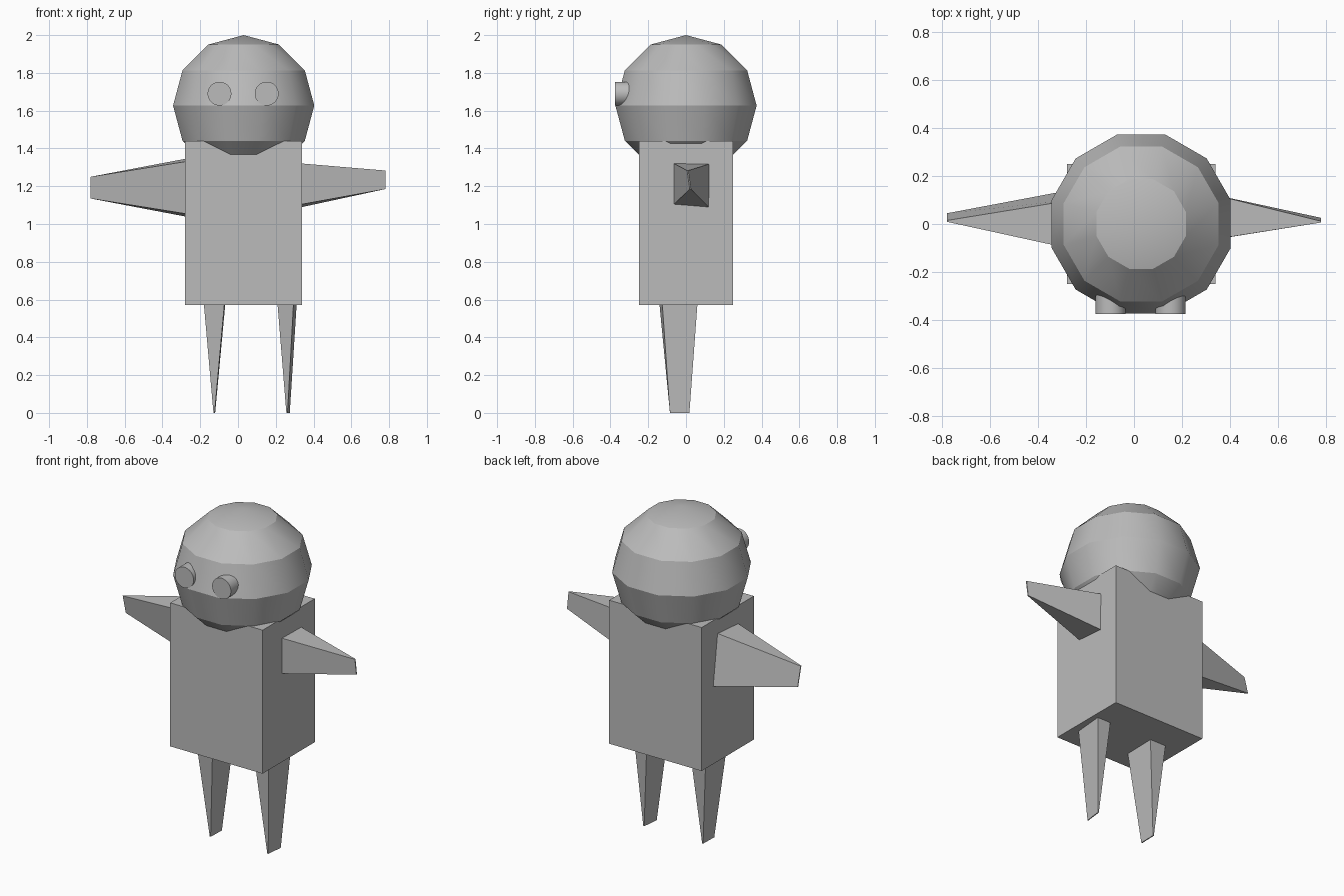
import bpy
import bmesh
from math import radians
from mathutils import Matrix, Vector

cube = bpy.data.objects.get("Cube")
if cube:
    bpy.data.objects.remove(cube)

# Single flat grey
grey = bpy.data.materials.new("plain grey")
grey.use_nodes = True
grey.diffuse_color = (0.5, 0.5, 0.5, 1)
grey.node_tree.nodes["Principled BSDF"].inputs["Base Color"].default_value = (0.5, 0.5, 0.5, 1)

CENTRE_X = 0.03


def add_part(name, bm, smooth_angle=None):
    bmesh.ops.recalc_face_normals(bm, faces=bm.faces)
    mesh = bpy.data.meshes.new(name)
    bm.to_mesh(mesh)
    bm.free()
    mesh.materials.append(grey)
    obj = bpy.data.objects.new(name, mesh)
    bpy.context.collection.objects.link(obj)
    if smooth_angle:
        bpy.ops.object.select_all(action='DESELECT')
        obj.select_set(True)
        bpy.context.view_layer.objects.active = obj
        bpy.ops.object.shade_smooth_by_angle(angle=radians(smooth_angle))
    return obj


def wedge_limb(name, root, tip):
    """Taper four root corners to a thin edge; root runs slightly into the body."""
    bm = bmesh.new()
    ends = [Vector(tip[i]) for i in (0, 0, 1, 1)]
    sides = [Vector(s) for s in ((0, -1, 0), (0, 1, 0), (0, 1, 0), (0, -1, 0))]
    if name.endswith("leg"):
        sides = [Vector(s) for s in ((-1, 0, 0), (1, 0, 0), (1, 0, 0), (-1, 0, 0))]
    outer = [bm.verts.new(e + s * 0.003) for e, s in zip(ends, sides)]
    inner = [bm.verts.new(Vector(r) + (Vector(r) - e) * 0.08) for r, e in zip(root, ends)]
    bm.faces.new(outer)
    bm.faces.new(inner)
    for i in range(4):
        j = (i + 1) % 4
        bm.faces.new((inner[i], inner[j], outer[j], outer[i]))
    add_part(name, bm)


# Box torso
bm = bmesh.new()
bmesh.ops.create_cube(bm, size=1, matrix=Matrix.Translation((CENTRE_X, 0, 1.005))
                      @ Matrix.Diagonal((0.62, 0.5, 0.87, 1)))
add_part("torso", bm)

# Faceted head
bm = bmesh.new()
bmesh.ops.create_uvsphere(bm, u_segments=12, v_segments=6, radius=1,
                          matrix=Matrix.Translation((CENTRE_X, 0, 1.627))
                          @ Matrix.Rotation(radians(15), 4, 'Z')
                          @ Matrix.Diagonal((0.387, 0.387, 0.373, 1)))
add_part("head", bm, 29.5)

# Protruding round eyes
for name, x in (("right_eye", -0.098), ("left_eye", 0.152)):
    bm = bmesh.new()
    bmesh.ops.create_cone(bm, cap_ends=True, segments=32, radius1=0.063, radius2=0.063, depth=0.12,
                          matrix=Matrix.Translation((x, -0.315, 1.69))
                          @ Matrix.Rotation(radians(90), 4, 'X'))
    add_part(name, bm, 30)

# Arms: root corners run top front, top back, bottom back, bottom front
wedge_limb("left_arm",
           [(0.34, -0.063, 1.32), (0.34, 0.12, 1.317), (0.34, 0.12, 1.09), (0.34, -0.063, 1.105)],
           [(0.78, 0.009, 1.283), (0.78, 0.023, 1.185)])
wedge_limb("right_arm",
           [(-0.28, -0.1, 1.33), (-0.28, 0.096, 1.345), (-0.28, 0.139, 1.04), (-0.28, -0.06, 1.055)],
           [(-0.78, 0.012, 1.25), (-0.78, 0.042, 1.135)])

# Legs: root corners run front right, front left, back left, back right
wedge_limb("left_leg",
           [(0.21, -0.14, 0.57), (0.293, -0.125, 0.57), (0.31, 0.06, 0.57), (0.22, 0.06, 0.57)],
           [(0.259, -0.085, 0), (0.271, 0.018, 0)])
wedge_limb("right_leg",
           [(-0.18, -0.14, 0.57), (-0.073, -0.14, 0.57), (-0.068, 0.06, 0.57), (-0.175, 0.06, 0.57)],
           [(-0.127, -0.085, 0), (-0.124, 0.018, 0)])
